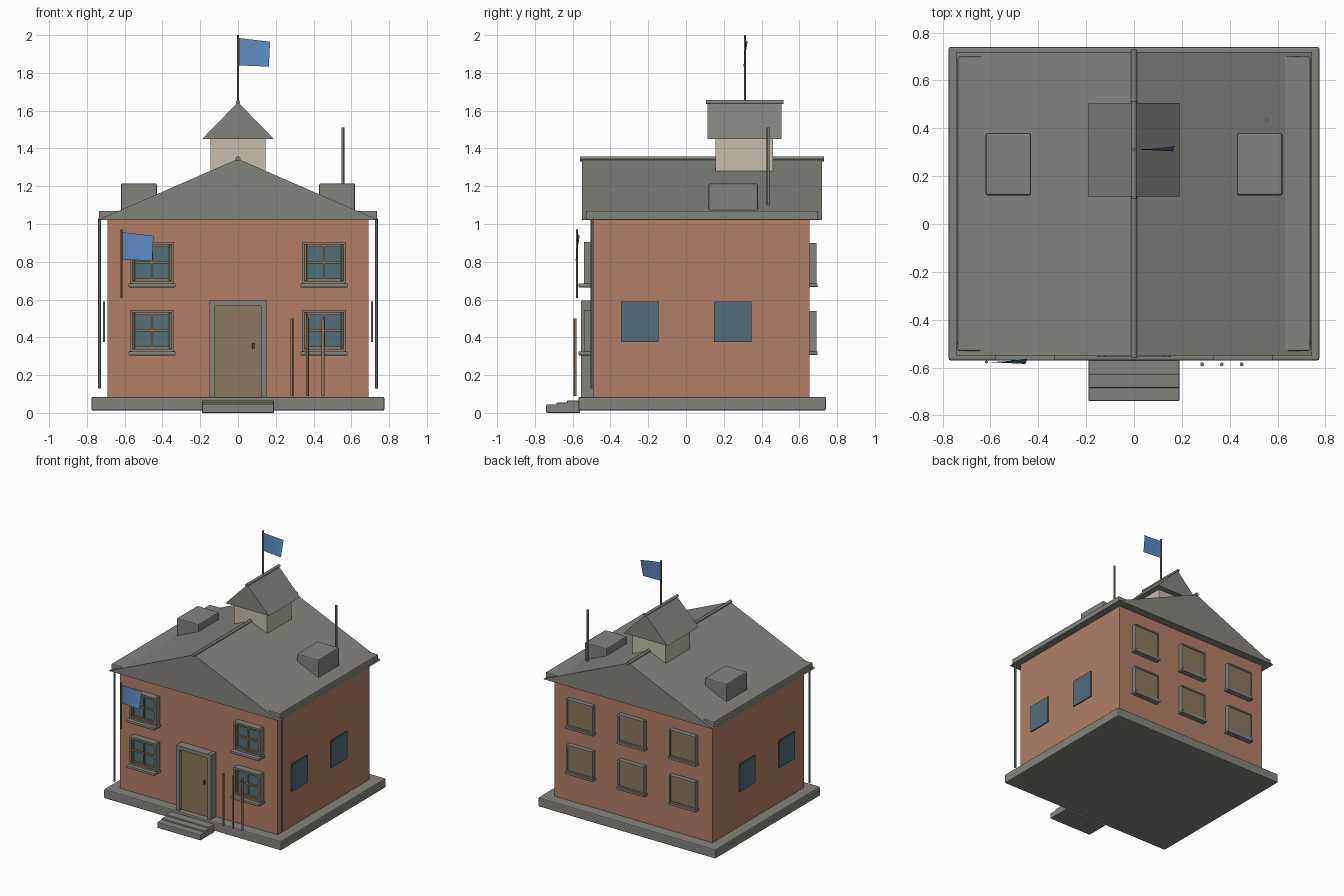
import bpy
from mathutils import Vector

if "Cube" in bpy.data.objects:
    bpy.data.objects.remove(bpy.data.objects["Cube"], do_unlink=True)


def material(name, r, g, b):
    lin = [((c / 255 + 0.055) / 1.055) ** 2.4 for c in (r, g, b)] + [1]
    m = bpy.data.materials.new(name)
    m.use_nodes = True
    m.diffuse_color = lin
    m.node_tree.nodes["Principled BSDF"].inputs["Base Color"].default_value = lin
    return m


BRICK = material("brick", 178, 127, 102)
STONE = material("grey_stone", 132, 131, 124)
CREAM = material("cream", 199, 190, 172)
GLASS = material("blue_glass", 83, 110, 121)
WOOD = material("khaki_wood", 138, 121, 93)
TRIM = material("brown_trim", 146, 119, 88)
FLAG = material("flag_blue", 92, 138, 190)
METAL = material("dark_metal", 90, 84, 74)


def mesh_object(name, verts, faces, mat):
    me = bpy.data.meshes.new(name)
    me.from_pydata(verts, [], faces)
    me.update()
    me.materials.append(mat)
    ob = bpy.data.objects.new(name, me)
    bpy.context.collection.objects.link(ob)
    return ob


def box(name, x, y, z, mat, bevel=0.0):
    """Box from (min, max) pairs, with an optional softened edge."""
    verts = [(a, b, c) for a in x for b in y for c in z]
    faces = [(0, 1, 3, 2), (4, 6, 7, 5), (0, 4, 5, 1),
             (2, 3, 7, 6), (0, 2, 6, 4), (1, 5, 7, 3)]
    ob = mesh_object(name, verts, faces, mat)
    if bevel:
        mod = ob.modifiers.new("soft_edges", "BEVEL")
        mod.width, mod.segments = bevel, 2
    return ob


def rod(name, start, end, radius, mat):
    start, end = Vector(start), Vector(end)
    bpy.ops.mesh.primitive_cylinder_add(vertices=12, radius=radius,
                                        depth=(end - start).length,
                                        location=(start + end) / 2)
    ob = bpy.context.object
    ob.name = name
    ob.rotation_euler = (end - start).to_track_quat("Z", "Y").to_euler()
    ob.data.materials.append(mat)
    bpy.ops.object.shade_smooth_by_angle()
    return ob


def gable(name, half, y, eave, ridge, mat):
    """Solid gable roof with its ridge running front to back."""
    verts = [p for v in y for p in ((-half, v, eave), (half, v, eave), (0, v, ridge))]
    return mesh_object(name, verts, [(0, 1, 2), (3, 5, 4), (0, 3, 4, 1),
                                     (1, 4, 5, 2), (0, 2, 5, 3)], mat)


def flag(name, x, y, top):
    """Flag and pole; the cloth twists slightly toward its free end."""
    verts, faces, steps = [], [], 6
    for i in range(steps + 1):
        t = i / steps
        verts += [(x + 0.17 * t, y + 0.014 * t * t, top - 0.015 - 0.02 * t),
                  (x + 0.163 * t, y - 0.008 * t, top - 0.16 - 0.007 * t)]
    for i in range(steps):
        k = 2 * i
        faces.append((k, k + 1, k + 3, k + 2))
    mesh_object(name + "_cloth", verts, faces, FLAG)
    rod(name + "_pole", (x, y, top - 0.365), (x, y, top), 0.006, TRIM)


# Plinth, steps and walls
box("plinth", (-0.775, 0.775), (-0.57, 0.74), (0.012, 0.085), STONE, 0.008)
for i in range(3):
    box(f"step_{i + 1}", (-0.19, 0.19), (-0.74 + 0.055 * i, -0.56),
        (0, 0.045 + 0.01 * i), STONE, 0.005)
box("walls", (-0.69, 0.69), (-0.49, 0.655), (0.08, 1.03), BRICK)

# Main roof
gable("main_roof", 0.745, (-0.55, 0.72), 1.02, 1.345, STONE)
rod("roof_ridge", (0, -0.56, 1.345), (0, 0.73, 1.345), 0.013, STONE)
rod("vent_pipe", (0.555, 0.435, 1.1), (0.555, 0.435, 1.51), 0.008, STONE)

# Parts repeated on both sides
for side, s in (("right", -1), ("left", 1)):
    box(f"{side}_gutter", sorted((s * 0.6, s * 0.737)), (-0.53, 0.7),
        (1.02, 1.07), STONE, 0.006)
    box(f"{side}_roof_box", sorted((s * 0.43, s * 0.62)), (0.12, 0.38),
        (1.06, 1.215), STONE, 0.008)
    rod(f"{side}_downspout", (s * 0.733, -0.497, 0.13),
        (s * 0.733, -0.497, 1.03), 0.008, STONE)
    for end, y in (("front", -0.245), ("back", 0.248)):
        box(f"{side}_{end}_side_window", sorted((s * 0.705, s * 0.714)),
            (y - 0.099, y + 0.099), (0.375, 0.59), GLASS)

# Cupola
box("cupola_walls", (-0.145, 0.145), (0.157, 0.46), (1.2, 1.46), CREAM)
gable("cupola_roof", 0.19, (0.115, 0.505), 1.45, 1.645, STONE)
rod("cupola_ridge", (0, 0.105, 1.645), (0, 0.515, 1.645), 0.011, STONE)


def frame(name, x, y, z, w, mat, bottom=True):
    """Rectangular surround made of bars of width w."""
    box(name + "_side_a", (x[0], x[0] + w), y, z, mat, 0.003)
    box(name + "_side_b", (x[1] - w, x[1]), y, z, mat, 0.003)
    inner = (x[0] + w, x[1] - w)
    box(name + "_head", inner, y, (z[1] - w, z[1]), mat)
    if bottom:
        box(name + "_foot", inner, y, (z[0], z[0] + w), mat)


# Front windows: surround, glass, glazing bars and sill
for level, z in (("lower", 0.325), ("upper", 0.685)):
    for side, c in (("right", -0.455), ("left", 0.455)):
        n = f"{level}_{side}_window"
        x, zz, m = (c - 0.117, c + 0.117), (z, z + 0.22), z + 0.112
        frame(n + "_surround", x, (-0.54, -0.49), zz, 0.014, STONE)
        frame(n + "_sash", (x[0] + 0.014, x[1] - 0.014), (-0.532, -0.49),
              (z + 0.014, z + 0.206), 0.012, TRIM)
        box(n + "_glass", (x[0] + 0.02, x[1] - 0.02), (-0.518, -0.49),
            (z + 0.02, z + 0.2), GLASS)
        box(n + "_upright_bar", (c - 0.006, c + 0.006), (-0.53, -0.51),
            (z + 0.02, z + 0.2), TRIM)
        box(n + "_cross_bar", (x[0] + 0.02, x[1] - 0.02), (-0.529, -0.51),
            (m - 0.006, m + 0.006), TRIM)
        box(n + "_sill", (c - 0.125, c + 0.125), (-0.57, -0.49),
            (z - 0.02, z), STONE, 0.004)

    # Back windows, closed with wooden panels
    for i in range(3):
        c, n = -0.45 + 0.45 * i, f"{level}_back_window_{i + 1}"
        frame(n + "_surround", (c - 0.115, c + 0.115), (0.65, 0.692),
              (z, z + 0.215), 0.012, STONE)
        box(n + "_panel", (c - 0.105, c + 0.105), (0.65, 0.686),
            (z + 0.01, z + 0.205), WOOD)
        box(n + "_sill", (c - 0.122, c + 0.122), (0.65, 0.697),
            (z - 0.018, z), STONE, 0.003)

# Door
frame("door_surround", (-0.152, 0.152), (-0.557, -0.49), (0.08, 0.595), 0.03,
      STONE, bottom=False)
box("door", (-0.122, 0.122), (-0.53, -0.49), (0.085, 0.565), WOOD)
box("door_handle", (0.075, 0.087), (-0.545, -0.53), (0.34, 0.37), METAL, 0.003)

# Posts beside the door
for i, x in enumerate((0.285, 0.367, 0.45)):
    rod(f"post_{i + 1}", (x, -0.587, 0.09), (x, -0.587, 0.5), 0.008, TRIM)

# Flags
flag("roof_flag", 0, 0.312, 2.0)
flag("wall_flag", -0.617, -0.577, 0.972)
